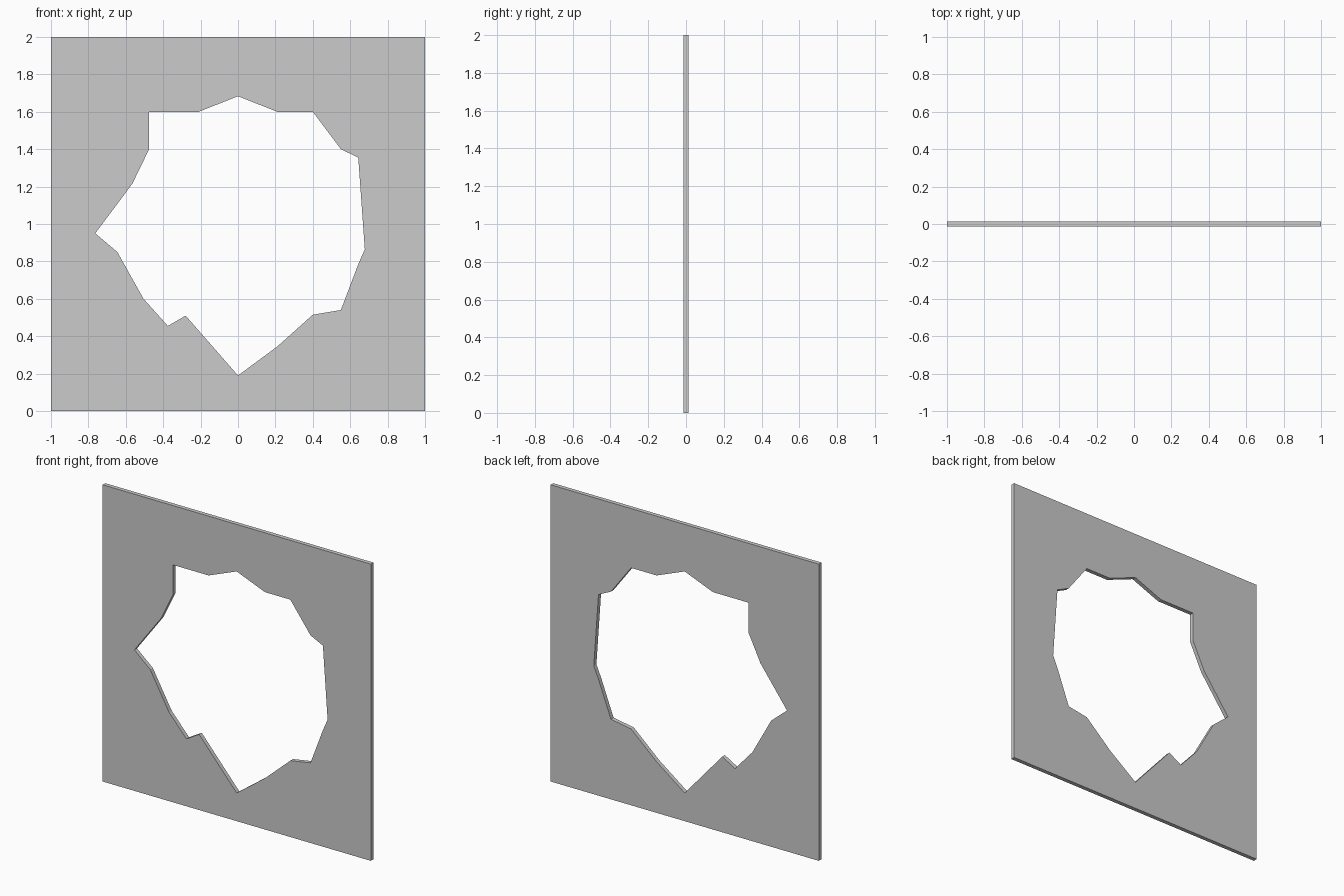
import bpy, bmesh
from mathutils import Vector

if "Cube" in bpy.data.objects:
    bpy.data.objects.remove(bpy.data.objects["Cube"])

HALF = 0.014  # half the panel thickness

# Panel outline and jagged opening, as (x, z)
outer = [(-1, 0), (1, 0), (1, 2), (-1, 2)]
hole = [(-0.475, 1.60), (-0.21, 1.60), (0, 1.683), (0.21, 1.60), (0.40, 1.60),
        (0.55, 1.40), (0.643, 1.355), (0.678, 0.865), (0.643, 0.785),
        (0.55, 0.54), (0.40, 0.515), (0.21, 0.345), (0, 0.19), (-0.28, 0.51),
        (-0.375, 0.455), (-0.505, 0.60), (-0.645, 0.85), (-0.763, 0.95),
        (-0.565, 1.215), (-0.475, 1.40)]

bm = bmesh.new()


def add_loop(points):
    verts = [bm.verts.new((x, -HALF, z)) for x, z in points]
    return [bm.edges.new((a, b)) for a, b in zip(verts, verts[1:] + verts[:1])]


# Fill between the two loops, then extrude to thickness
edges = add_loop(outer) + add_loop(hole)
bmesh.ops.triangle_fill(bm, edges=edges, use_beauty=True, normal=Vector((0, -1, 0)))
ext = bmesh.ops.extrude_face_region(bm, geom=bm.faces[:], use_keep_orig=True)
moved = [g for g in ext["geom"] if isinstance(g, bmesh.types.BMVert)]
bmesh.ops.translate(bm, verts=moved, vec=(0, 2 * HALF, 0))
bmesh.ops.recalc_face_normals(bm, faces=bm.faces[:])

mesh = bpy.data.meshes.new("broken_panel")
bm.to_mesh(mesh)
bm.free()
panel = bpy.data.objects.new("broken_panel", mesh)
bpy.context.collection.objects.link(panel)
